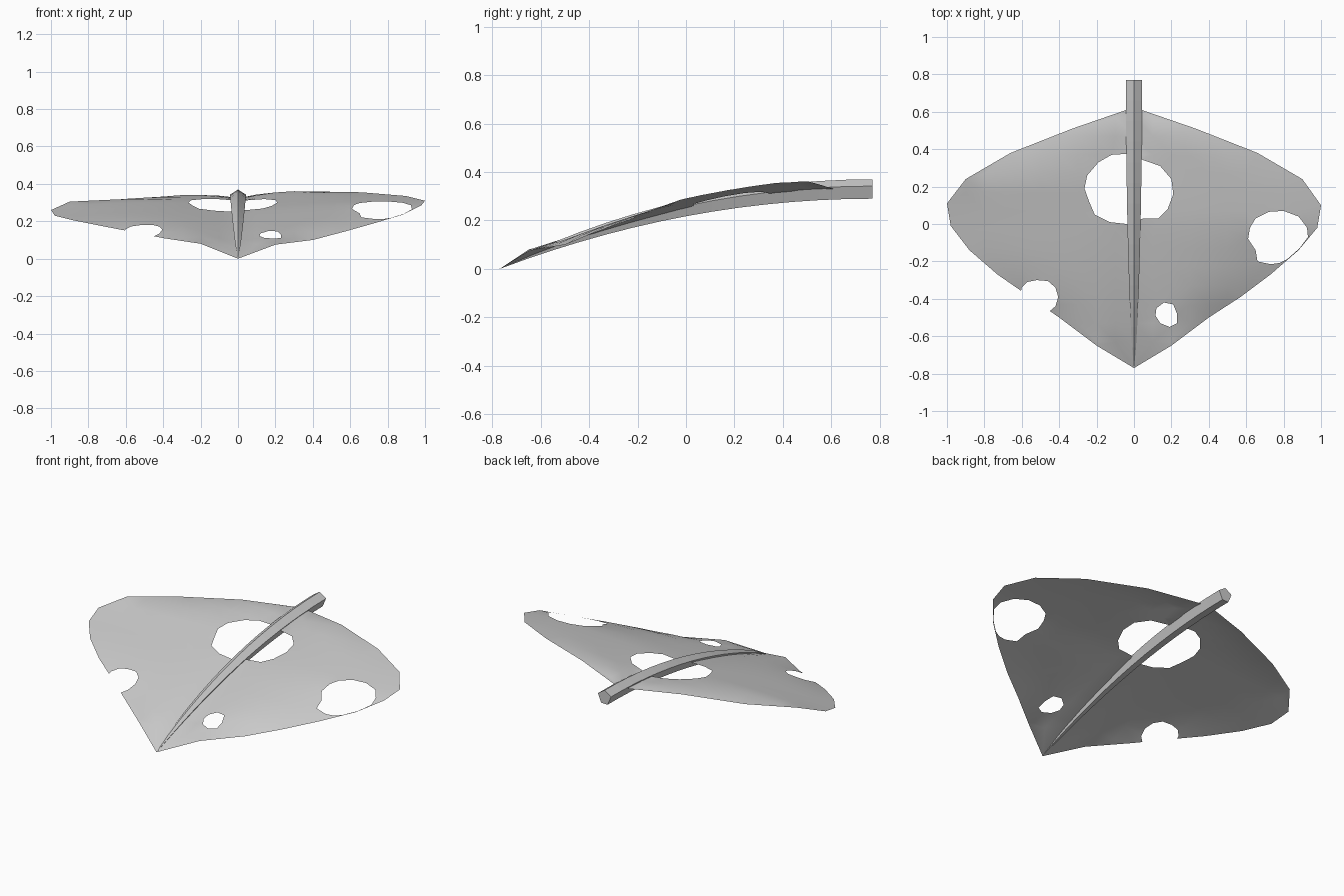
import bpy
import bmesh
from math import sin, pi
from mathutils import Vector
from mathutils.geometry import delaunay_2d_cdt

if "Cube" in bpy.data.objects:
    bpy.data.objects.remove(bpy.data.objects["Cube"])

# Leaf edges (x, y, z) from front tip to back, and the height along the spine (y, z)
RIGHT = [(0, -.77, 0), (.2, -.65, .075), (.4, -.5, .1), (.57, -.39, .145),
         (.73, -.27, .19), (.88, -.14, .235), (.98, -.02, .285), (1, .1, .31),
         (.9, .24, .335), (.66, .38, .355), (.33, .51, .36), (.04, .61, .33)]
LEFT = [(0, -.77, 0), (-.2, -.65, .08), (-.4, -.5, .11), (-.6, -.36, .15),
        (-.73, -.27, .175), (-.88, -.14, .205), (-.98, -.01, .23), (-1, .11, .26),
        (-.9, .24, .305), (-.66, .38, .315), (-.33, .51, .335), (-.04, .61, .33)]
SPINE = [(-.77, 0), (-.6, .07), (-.4, .14), (-.2, .198), (0, .25),
         (.2, .287), (.4, .313), (.61, .326)]

# Eaten holes
CENTRE_HOLE = [(-.04, .375), (-.12, .37), (-.19, .33), (-.25, .26), (-.265, .19),
               (-.24, .12), (-.21, .05), (-.13, .01), (-.04, 0), (.05, .03),
               (.13, .03), (.18, .08), (.21, .16), (.2, .24), (.14, .31), (.04, .345)]
RIGHT_HOLE = [(.65, .03), (.72, .065), (.8, .07), (.88, .04), (.925, -.02),
              (.93, -.07), (.885, -.13), (.82, -.187), (.78, -.208), (.73, -.215),
              (.66, -.2), (.65, -.14), (.61, -.08), (.62, -.02)]
SMALL_HOLE = [(.12, -.45), (.16, -.42), (.21, -.43), (.23, -.48), (.23, -.53),
              (.19, -.55), (.14, -.53), (.115, -.49)]
NOTCH = [(-.605, -.365), (-.6, -.34), (-.57, -.31), (-.52, -.3), (-.46, -.305),
         (-.42, -.34), (-.405, -.39), (-.42, -.44), (-.455, -.47), (-.48, -.6), (-.7, -.5)]
HOLES = [CENTRE_HOLE, RIGHT_HOLE, SMALL_HOLE, NOTCH]
OUTLINE = [p[:2] for p in RIGHT] + [p[:2] for p in LEFT[:0:-1]]


def interp(table, t):
    """Piecewise linear lookup in (t, value) pairs."""
    for (a, va), (b, vb) in zip(table, table[1:]):
        if t <= b:
            return va + (vb - va) * max(0, (t - a) / (b - a))
    return table[-1][1]


def inside(x, y, poly):
    odd = False
    for (ax, ay), (bx, by) in zip(poly, poly[1:] + poly[:1]):
        if (ay > y) != (by > y) and x < ax + (y - ay) * (bx - ax) / (by - ay):
            odd = not odd
    return odd


def height(x, y):
    """Blend from spine to leaf edge with a slight bulge."""
    edge = RIGHT if x >= 0 else LEFT
    width = interp([(p[1], abs(p[0])) for p in edge], y)
    s = min(1, abs(x) / max(width, .001))
    base, rim = interp(SPINE, y), interp([(p[1], p[2]) for p in edge], y)
    return base + (rim - base) * s + .018 * sin(pi * s) * min(1, width * 3)


def add_object(name, verts, faces):
    mesh = bpy.data.meshes.new(name)
    mesh.from_pydata(verts, [], faces)
    bm = bmesh.new()
    bm.from_mesh(mesh)
    loose = [v for v in bm.verts if not v.link_faces]
    bmesh.ops.delete(bm, geom=loose, context='VERTS')
    bmesh.ops.recalc_face_normals(bm, faces=bm.faces)
    if name == "leaf_blade" and sum(f.normal.z for f in bm.faces) < 0:
        bmesh.ops.reverse_faces(bm, faces=bm.faces)
    bm.to_mesh(mesh)
    bm.free()
    obj = bpy.data.objects.new(name, mesh)
    bpy.context.collection.objects.link(obj)
    return obj


# Leaf blade: triangulated sheet with the holes left out
points, edges = [], []
for loop in [OUTLINE] + HOLES:
    n = len(points)
    points += [Vector(p) for p in loop]
    edges += [(n + i, n + (i + 1) % len(loop)) for i in range(len(loop))]
for i in range(-9, 10):
    for j in range(-7, 7):
        x, y = i * .1, j * .1 - .03
        if inside(x, y, OUTLINE):
            points.append(Vector((x, y)))
flat, _, tris, *_ = delaunay_2d_cdt(points, edges, [], 0, 1e-5)
kept = []
for t in tris:
    cx, cy = sum((flat[k] for k in t), Vector((0, 0))) / len(t)
    if inside(cx, cy, OUTLINE) and not any(inside(cx, cy, h) for h in HOLES):
        kept.append(list(t))
blade = add_object("leaf_blade", [(p.x, p.y, height(p.x, p.y)) for p in flat], kept)
blade.data.shade_smooth()

# Midrib: five-sided section swept along an arc, tapering to the front tip
STEPS, SIDES = 14, 5
SECTION = [(-.021, 0), (.021, 0), (.043, .052), (0, .08), (-.043, .052)]
verts, faces = [], []
for i in range(STEPS + 1):
    u = 1 - i / STEPS
    y, z = .77 - 1.54 * u, .29 * (1 - u * u)
    p = max(.01, (1 - u * u) ** .7)
    verts += [(sx * p, y, z + sz * p) for sx, sz in SECTION]
for i in range(STEPS):
    for k in range(SIDES):
        a, b = i * SIDES + k, i * SIDES + (k + 1) % SIDES
        faces.append((a, b, b + SIDES, a + SIDES))
faces += [tuple(reversed(range(SIDES))), tuple(STEPS * SIDES + k for k in range(SIDES))]
add_object("midrib_stem", verts, faces)
